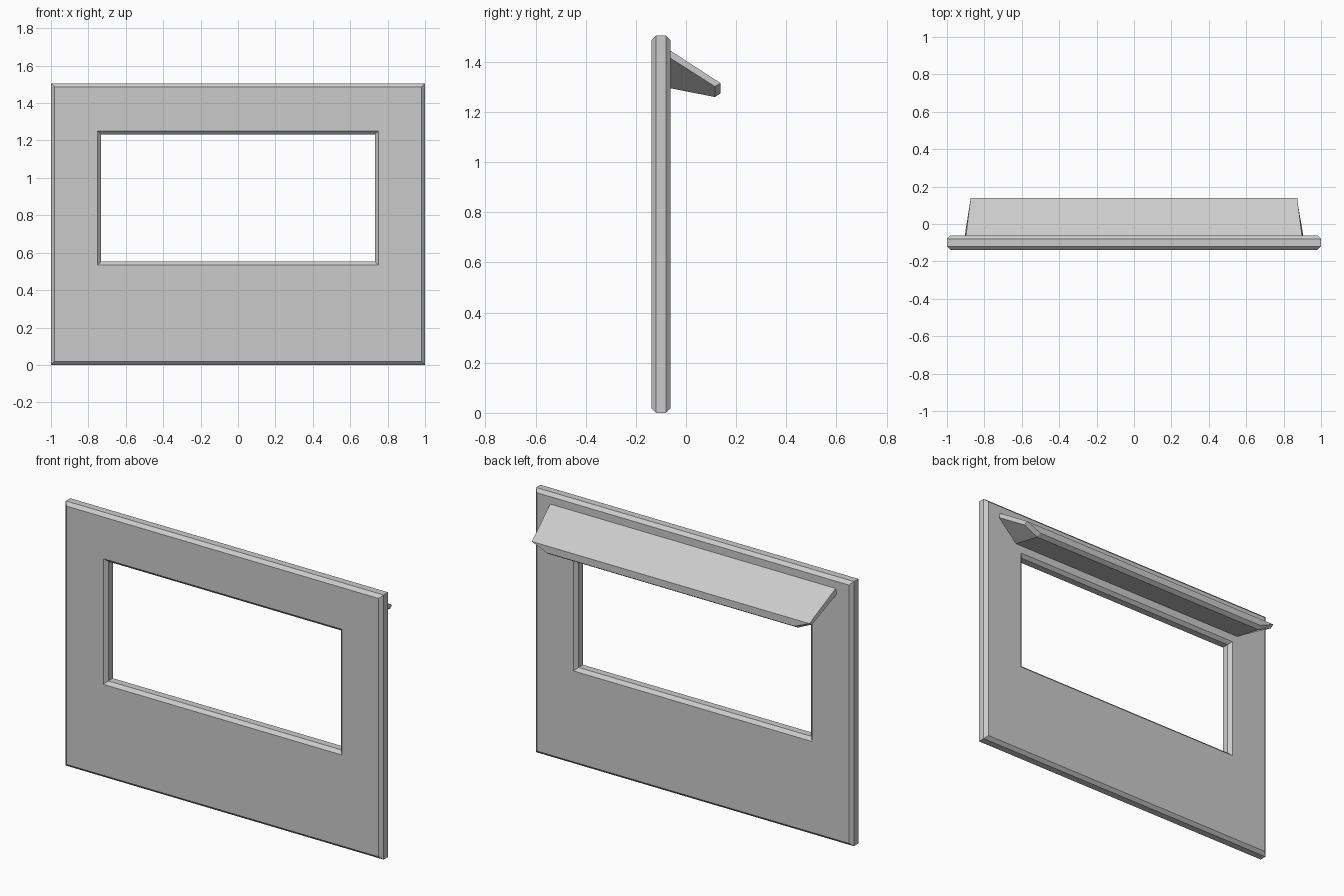
import bpy
import bmesh

if "Cube" in bpy.data.objects:
    bpy.data.objects.remove(bpy.data.objects["Cube"])


def make_object(name, verts, faces):
    mesh = bpy.data.meshes.new(name)
    mesh.from_pydata(verts, [], faces)
    bm = bmesh.new()
    bm.from_mesh(mesh)
    bmesh.ops.recalc_face_normals(bm, faces=bm.faces)
    bm.to_mesh(mesh)
    bm.free()
    obj = bpy.data.objects.new(name, mesh)
    bpy.context.collection.objects.link(obj)
    return obj


def rect(y, half, z0, z1):
    return [(-half, y, z0), (half, y, z0), (half, y, z1), (-half, y, z1)]


# Wall panel: chamfered cross-section carried round the outer edge and window
B = 0.018
H = 1.505
FRONT, BACK = -0.138, -0.062
loops = [
    rect(FRONT, 1 - B, B, H - B),
    rect(FRONT + B, 1, 0, H),
    rect(BACK - B, 1, 0, H),
    rect(BACK, 1 - B, B, H - B),
    rect(BACK, 0.75, 0.535, 1.25),
    rect(BACK - B, 0.732, 0.553, 1.232),
    rect(FRONT + B, 0.732, 0.553, 1.232),
    rect(FRONT, 0.75, 0.535, 1.25),
]
n = len(loops)
faces = []
for i in range(n):
    for k in range(4):
        a, b, k2 = i * 4, (i + 1) % n * 4, (k + 1) % 4
        faces.append((a + k, a + k2, b + k2, b + k))
make_object("wall_panel", [p for loop in loops for p in loop], faces)

# Sloping hood: points of one end, mirrored to the other
end = [
    (0.898, BACK, 1.445),    # 0 wall, top
    (0.905, BACK, 1.415),    # 1 wall, side edge
    (0.785, BACK, 1.295),    # 2 wall, underside
    (0.785, 0.115, 1.26),    # 3 lip, underside
    (0.78, 0.138, 1.275),    # 4 lip, lower front
    (0.873, 0.138, 1.315),   # 5 lip, upper front
    (0.875, 0.115, 1.302),   # 6 lip, side edge
]
m = len(end)
verts = end + [(-x, y, z) for x, y, z in end]
spans = [(0, 5), (5, 4), (4, 3), (3, 2), (2, 1), (1, 0)]
faces = [(a, b, b + m, a + m) for a, b in spans]
for f in [(0, 1, 6, 5), (1, 2, 3, 6), (3, 4, 5, 6)]:
    faces += [f, tuple(i + m for i in reversed(f))]
make_object("window_hood", verts, faces)
